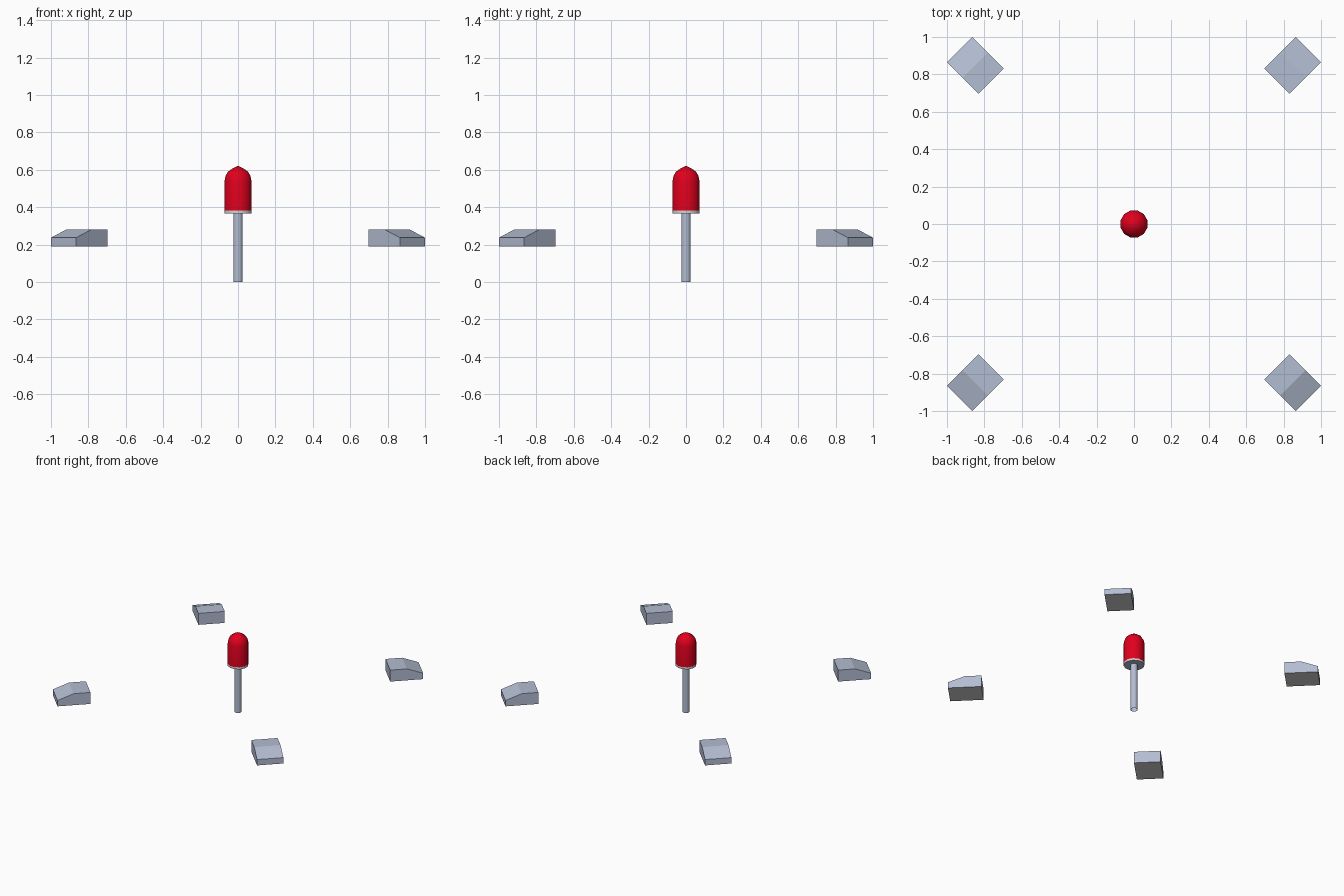
import bpy, bmesh, math
from mathutils import Matrix

if "Cube" in bpy.data.objects:
    bpy.data.objects.remove(bpy.data.objects["Cube"])


def material(name, rgb):
    m = bpy.data.materials.new(name)
    m.diffuse_color = (*rgb, 1)
    m.use_nodes = True
    m.node_tree.nodes["Principled BSDF"].inputs["Base Color"].default_value = m.diffuse_color
    return m


metal = material("blue grey metal", (0.45, 0.51, 0.64))
light = material("light grey", (0.65, 0.65, 0.65))
red = material("red", (0.75, 0.0, 0.012))


def add_object(name, bm, mats, smooth=False):
    bmesh.ops.recalc_face_normals(bm, faces=bm.faces)
    me = bpy.data.meshes.new(name)
    bm.to_mesh(me)
    bm.free()
    for m in mats:
        me.materials.append(m)
    ob = bpy.data.objects.new(name, me)
    bpy.context.collection.objects.link(ob)
    if smooth:
        bpy.ops.object.select_all(action='DESELECT')
        ob.select_set(True)
        bpy.context.view_layer.objects.active = ob
        bpy.ops.object.shade_smooth_by_angle(angle=math.radians(40))
    return ob


def lathe(name, profile, mats, sides=12):
    """Spin a (radius, z) profile around z."""
    bm = bmesh.new()
    vs = [bm.verts.new((r, 0, z)) for r, z in profile]
    edges = [bm.edges.new(p) for p in zip(vs, vs[1:])]
    bmesh.ops.spin(bm, geom=vs + edges, cent=(0, 0, 0), axis=(0, 0, 1),
                   angle=2 * math.pi, steps=sides)
    bmesh.ops.remove_doubles(bm, verts=bm.verts, dist=1e-5)
    bm.normal_update()
    # flat discs take the last material
    for f in bm.faces:
        f.material_index = len(mats) - 1 if abs(f.normal.z) > 0.9 else 0
    bm.transform(Matrix.Rotation(math.pi / sides, 4, 'Z'))
    return add_object(name, bm, mats, True)


# Central open pole, collar and red domed lamp
lathe("pole", [(0.026, 0), (0.026, 0.37)], [metal])
lathe("lamp_collar", [(0, 0.365), (0.0745, 0.365), (0.0745, 0.381), (0, 0.381)],
      [light, metal])
lathe("lamp_dome", [(0, 0.381), (0.0745, 0.381), (0.0745, 0.54), (0.069, 0.567),
                    (0.055, 0.59), (0.031, 0.607), (0, 0.622)], [red])

# Four wedge blocks facing outward on the diagonals
side = [(1.081, 0.191), (1.319, 0.191), (1.319, 0.237), (1.202, 0.281), (1.081, 0.281)]
for i, place in enumerate(("back_right", "back_left", "front_left", "front_right")):
    bm = bmesh.new()
    face = bm.faces.new([bm.verts.new((r, -0.095, z)) for r, z in side])
    ext = bmesh.ops.extrude_face_region(bm, geom=[face])
    bmesh.ops.translate(bm, vec=(0, 0.19, 0),
                        verts=[g for g in ext["geom"] if isinstance(g, bmesh.types.BMVert)])
    # light grey underside
    for f in bm.faces:
        f.material_index = int(f.calc_center_median().z < 0.2)
    bm.transform(Matrix.Rotation(math.pi / 4 + i * math.pi / 2, 4, 'Z'))
    add_object("block_" + place, bm, [metal, light])
